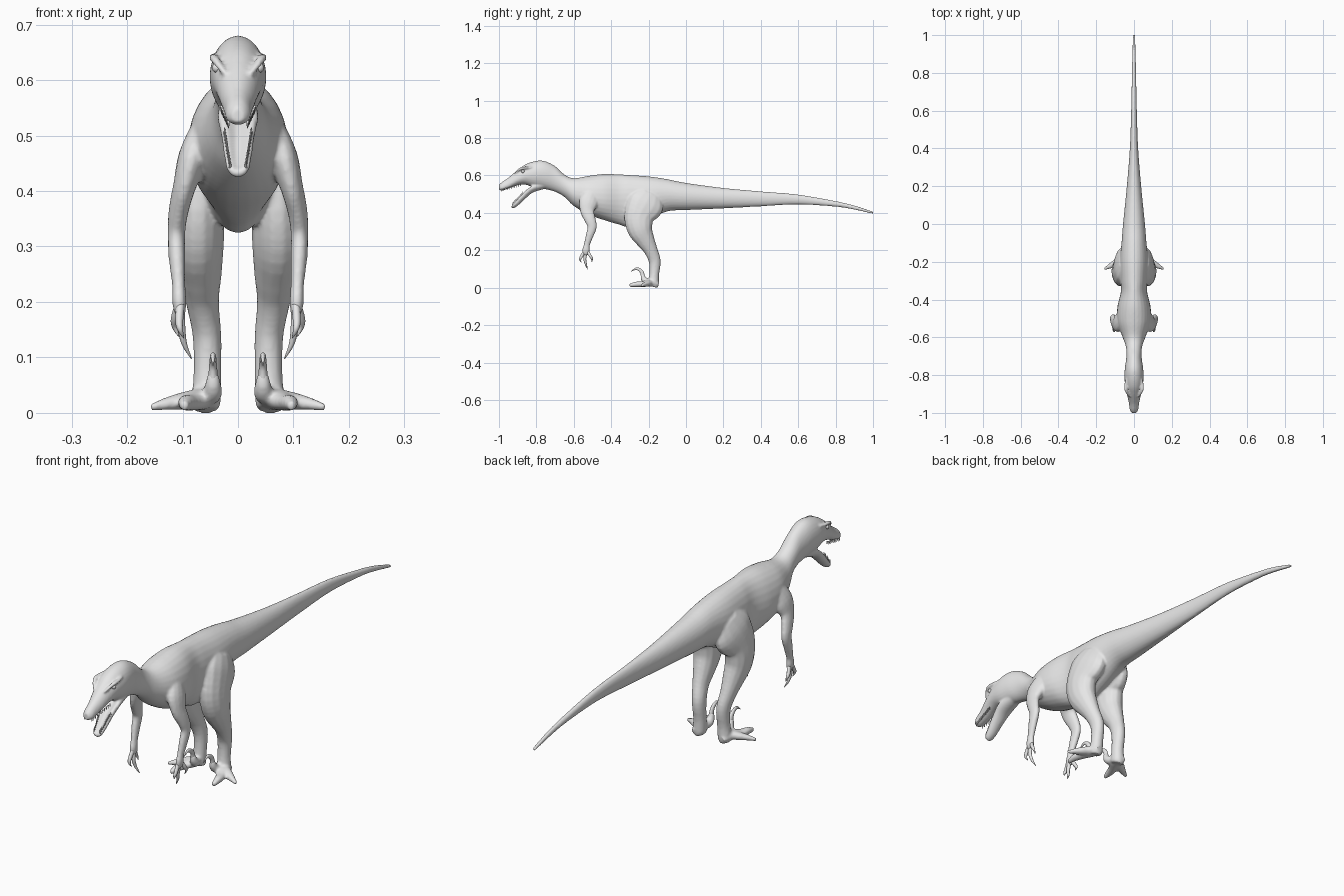
import bpy, bmesh, math
from mathutils import Vector

hide = bpy.data.materials.new("grey_hide")
hide.diffuse_color = (0.8, 0.8, 0.8, 1)


def spline(pts, steps):
    """Catmull-Rom through tuples of any length."""
    p = [pts[0]] + list(pts) + [pts[-1]]
    out = []
    for i in range(1, len(p) - 2):
        for s in range(steps):
            t = s / steps
            out.append([0.5 * (2 * b + (c - a) * t + (2 * a - 5 * b + 4 * c - d) * t * t
                               + (3 * b - a - 3 * c + d) * t ** 3)
                        for a, b, c, d in zip(p[i - 1], p[i], p[i + 1], p[i + 2])])
    return out + [list(pts[-1])]


def skin(bm, rings):
    """Bridge rings of points into a closed skin."""
    vs = [[bm.verts.new(co) for co in r] for r in rings]
    n = len(vs[0])
    for r, q in zip(vs, vs[1:]):
        for i in range(n):
            bm.faces.new((r[i], r[(i + 1) % n], q[(i + 1) % n], q[i]))
    bm.faces.new(vs[0][::-1])
    bm.faces.new(vs[-1])


def trunk(bm, stations, trough=0.0, n=28, steps=5):
    """Upright slices: y, bottom, top, half width, height share of the widest line."""
    rings = []
    for y, bot, top, w, m in spline(stations, steps):
        mid, ring = bot + (top - bot) * m, []
        for k in range(n):
            c, s = math.cos(math.tau * k / n), math.sin(math.tau * k / n)
            h = (top - mid) * (1 - trough * max(s, 0) ** 4) if s > 0 else mid - bot
            ring.append((w * c, y, mid + h * s))
        rings.append(ring)
    skin(bm, rings)


def tube(bm, stations, side=1, n=14, steps=4):
    """Limb along a path: x, y, z, sideways radius, fore-aft radius."""
    path, rings = spline(stations, steps), []
    for i, (x, y, z, ru, rv) in enumerate(path):
        a, b = path[max(i - 1, 0)], path[min(i + 1, len(path) - 1)]
        t = (Vector(b[:3]) - Vector(a[:3])).normalized()
        u = Vector((1, 0, 0))
        u = (u - t * t.dot(u)).normalized()
        v = t.cross(u)
        ring = []
        for k in range(n):
            an = math.tau * k / n
            p = Vector((x, y, z)) + u * (ru * math.cos(an)) + v * (rv * math.sin(an))
            ring.append((p.x * side, p.y, p.z))
        rings.append(ring)
    skin(bm, rings)


def finish(bm, name):
    bmesh.ops.recalc_face_normals(bm, faces=bm.faces)
    me = bpy.data.meshes.new(name)
    bm.to_mesh(me)
    bm.free()
    me.materials.append(hide)
    me.shade_smooth()
    ob = bpy.data.objects.new(name, me)
    bpy.context.collection.objects.link(ob)
    return ob


# Tail, torso, neck, skull and upper jaw
body = bmesh.new()
trunk(body, [
    (1.0, .394, .408, .006, .5), (.9, .417, .44, .009, .5), (.8, .433, .463, .011, .5),
    (.6, .445, .498, .015, .5), (.4, .435, .515, .022, .5), (.2, .424, .533, .038, .5),
    (0, .415, .56, .058, .5), (-.1, .408, .58, .066, .5), (-.2, .365, .595, .076, .5),
    (-.3, .325, .602, .072, .55), (-.36, .338, .606, .07, .5), (-.44, .362, .608, .088, .45),
    (-.52, .39, .598, .088, .45), (-.6, .437, .585, .06, .45), (-.65, .485, .605, .043, .5),
    (-.7, .513, .65, .04, .5), (-.76, .528, .678, .048, .5), (-.81, .535, .676, .051, .5),
    (-.86, .551, .658, .046, .45), (-.9, .548, .63, .038, .4), (-.95, .529, .588, .027, .35),
    (-.985, .519, .564, .022, .35), (-1.0, .524, .55, .012, .4)])

# Lower jaw with a hollow upper side
trunk(body, [
    (-.75, .53, .58, .03, .5), (-.82, .508, .555, .037, .6), (-.86, .475, .528, .031, .6),
    (-.9, .438, .484, .025, .6), (-.925, .424, .455, .02, .6), (-.934, .43, .445, .01, .5)],
    trough=1.2)

for s in (1, -1):
    # Brow ridge
    tube(body, [(.024, -.915, .612, .004, .004), (.041, -.885, .636, .008, .007),
                (.044, -.855, .641, .008, .007), (.04, -.82, .645, .005, .005)], s)
    # Leg from hip to heel
    tube(body, [(.05, -.19, .5, .03, .07), (.06, -.215, .45, .044, .1),
                (.07, -.25, .38, .046, .082), (.072, -.245, .31, .047, .068),
                (.068, -.215, .25, .039, .05), (.064, -.188, .2, .03, .037),
                (.056, -.167, .14, .026, .032), (.055, -.17, .07, .025, .026),
                (.058, -.175, .02, .027, .03), (.058, -.178, .006, .022, .026)], s)
    # Arm from shoulder to palm
    tube(body, [(.06, -.5, .51, .025, .04), (.08, -.52, .46, .028, .052),
                (.096, -.528, .41, .021, .038), (.107, -.513, .365, .018, .03),
                (.111, -.502, .325, .016, .025), (.11, -.515, .28, .015, .021),
                (.107, -.53, .23, .012, .016), (.106, -.535, .2, .013, .02),
                (.104, -.535, .175, .009, .016)], s)
    # Sole and toes
    tube(body, [(.058, -.148, .018, .018, .014), (.066, -.19, .025, .028, .02),
                (.085, -.235, .019, .02, .015), (.094, -.27, .018, .015, .014),
                (.097, -.303, .012, .007, .008)], s)
    tube(body, [(.06, -.185, .028, .02, .018), (.095, -.205, .022, .02, .016),
                (.125, -.222, .017, .014, .012), (.158, -.238, .01, .006, .006)], s)
    tube(body, [(.055, -.18, .035, .016, .018), (.047, -.212, .034, .018, .018),
                (.045, -.228, .05, .015, .015), (.045, -.232, .072, .009, .01)], s)
ob = finish(body, "body")
re = ob.modifiers.new("blend", 'REMESH')
re.mode = 'VOXEL'
re.voxel_size = .005
re.use_smooth_shade = True
sm = ob.modifiers.new("soften", 'SMOOTH')
sm.factor, sm.iterations = .5, 4

for s, side in ((1, "left"), (-1, "right")):
    # Three clawed fingers
    bm = bmesh.new()
    tube(bm, [(.104, -.543, .195, .008, .009), (.106, -.56, .165, .007, .008),
              (.104, -.566, .15, .005, .006), (.098, -.56, .135, .001, .001)], s, 10)
    tube(bm, [(.104, -.535, .19, .008, .01), (.102, -.541, .155, .007, .008),
              (.097, -.535, .125, .005, .006), (.084, -.526, .098, .001, .001)], s, 10)
    tube(bm, [(.106, -.527, .195, .008, .009), (.114, -.512, .17, .007, .008),
              (.114, -.503, .155, .005, .006), (.107, -.503, .138, .001, .001)], s, 10)
    finish(bm, side + "_fingers")
    # Raised sickle claw
    bm = bmesh.new()
    tube(bm, [(.045, -.23, .055, .009, .011), (.045, -.238, .086, .007, .01),
              (.045, -.265, .102, .005, .007), (.045, -.294, .086, .001, .001)], s, 10)
    finish(bm, side + "_sickle_claw")
    # Eye under the brow
    bm = bmesh.new()
    bmesh.ops.create_uvsphere(bm, u_segments=14, v_segments=8, radius=.009)
    bmesh.ops.translate(bm, verts=bm.verts, vec=(s * .038, -.872, .622))
    finish(bm, side + "_eye")
    # Teeth along both jaws
    bm = bmesh.new()
    for i in range(11):
        f = i / 10
        y = -.985 + .1 * f
        x, z = .017 + .013 * f, .527 + .027 * f
        tube(bm, [(x * s, y, z, .003, .003), (x * s, y, z - .014, .0005, .0005)], 1, 6, 1)
        y = -.926 + .056 * f
        x, z = .014 + .01 * f, .441 + .058 * f
        tube(bm, [(x * s, y, z, .003, .003), (x * s, y - .004, z + .016, .0005, .0005)], 1, 6, 1)
    finish(bm, side + "_teeth")
